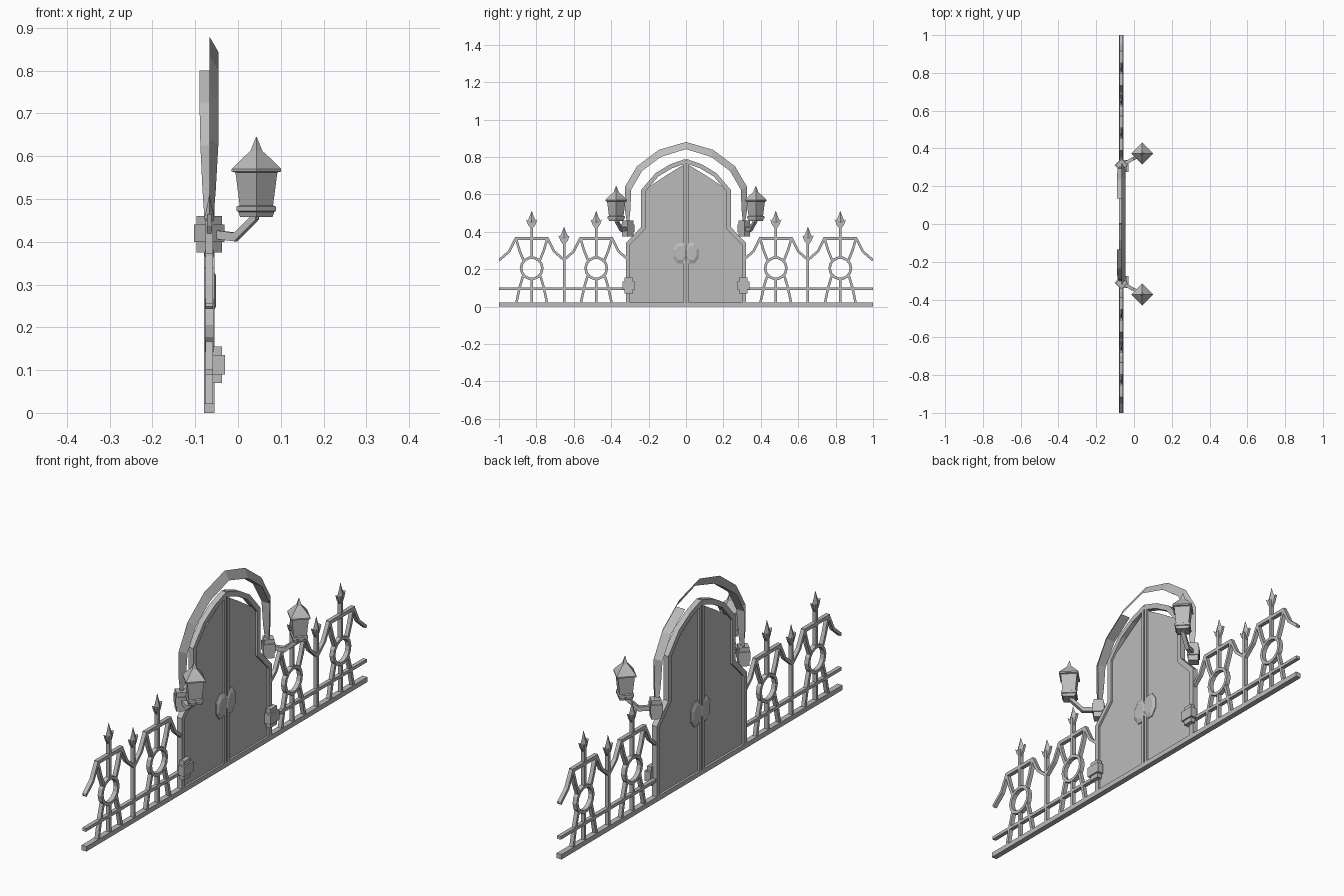
import bpy, bmesh
from math import cos, sin, pi
from mathutils import Vector

if "Cube" in bpy.data.objects:
    bpy.data.objects.remove(bpy.data.objects["Cube"], do_unlink=True)

grey = bpy.data.materials.new("iron_grey")
grey.use_nodes = True
grey.diffuse_color = (0.5, 0.5, 0.5, 1)
grey.node_tree.nodes["Principled BSDF"].inputs["Base Color"].default_value = (0.5, 0.5, 0.5, 1)

MID = -0.067  # plane of the fence


def finish(name, bm, mirror=True):
    """Turn the bmesh into an object, mirrored across the gate centre."""
    bmesh.ops.recalc_face_normals(bm, faces=bm.faces)
    mesh = bpy.data.meshes.new(name)
    bm.to_mesh(mesh)
    bm.free()
    mesh.materials.append(grey)
    ob = bpy.data.objects.new(name, mesh)
    bpy.context.collection.objects.link(ob)
    if mirror:
        mod = ob.modifiers.new("both_sides", 'MIRROR')
        mod.use_axis = (False, True, False)
        mod.use_mirror_merge = False
    return ob


def loft(bm, rings, closed=True, caps=True):
    """Skin a list of equal-length point rings."""
    rows = [[bm.verts.new(p) for p in ring] for ring in rings]
    n = len(rows[0])
    for a, b in zip(rows, rows[1:]):
        for i in range(n if closed else n - 1):
            j = (i + 1) % n
            bm.faces.new((a[i], a[j], b[j], b[i]))
    if caps:
        bm.faces.new(rows[0])
        bm.faces.new(rows[-1])


def plate(bm, outline, x0, x1):
    """Extrude a y-z outline along x."""
    loft(bm, [[(x, y, z) for y, z in outline] for x in (x0, x1)])


def bar(bm, path, width=0.014, x0=-0.076, x1=-0.058):
    """Flat bar with mitred corners along a y-z path."""
    pts = [Vector(p) for p in path]
    rings = []
    for i, p in enumerate(pts):
        d0 = (p - pts[max(i - 1, 0)]).normalized()
        d1 = (pts[min(i + 1, len(pts) - 1)] - p).normalized()
        d = (d0 + d1).normalized()
        k = max(d.dot(d1 if d1.length else d0), 0.5)
        o = Vector((-d.y, d.x)) * width / 2 / k
        a, b = p + o, p - o
        rings.append([(x0, *a), (x1, *a), (x1, *b), (x0, *b)])
    loft(bm, rings)


def turned(bm, x, y, profile, sides=4, flat=1.0):
    """Faceted upright part from (radius, height) pairs."""
    ang = [2 * pi * i / sides for i in range(sides)]
    loft(bm, [[(x + r * flat * cos(a), y + r * sin(a), z) for a in ang] for r, z in profile])


# Fence rails
bm = bmesh.new()
bar(bm, [(0, 0.011), (1, 0.011)], 0.022, -0.08, -0.055)
bar(bm, [(0.32, 0.095), (1, 0.095)], 0.014)
finish("fence_rails", bm)

# Fence panels: ring, legs, top bar and drooping side strands
bm = bmesh.new()
for c in (0.48, 0.825):
    bar(bm, [(c - 0.09, 0.365), (c + 0.09, 0.365)], 0.016)
    bar(bm, [(c, 0.02), (c, 0.152)], 0.012)
    bar(bm, [(c, 0.26), (c, 0.45)], 0.013)
    for s in (-1, 1):
        bar(bm, [(c + s * 0.083, 0.36), (c + s * 0.065, 0.3), (c + s * 0.043, 0.245)], 0.013)
        bar(bm, [(c + s * 0.046, 0.165), (c + s * 0.065, 0.1), (c + s * 0.082, 0.02)], 0.013)
        bar(bm, [(c + s * 0.085, 0.365), (c + s * 0.12, 0.295), (c + s * 0.174, 0.248)], 0.013)
    n = 14
    ang = [2 * pi * i / n for i in range(n)]
    section = [(0.064, -0.077), (0.064, -0.057), (0.05, -0.057), (0.05, -0.077)]
    section.append(section[0])
    loft(bm, [[(x, c + r * cos(a), 0.205 + r * sin(a)) for a in ang] for r, x in section], caps=False)
bar(bm, [(0.652, 0.02), (0.652, 0.37)], 0.013)
bmesh.ops.bisect_plane(bm, geom=bm.verts[:] + bm.edges[:] + bm.faces[:],
                       plane_co=(0, 1, 0), plane_no=(0, 1, 0), clear_outer=True)
finish("fence_panels", bm)

# Spear heads with barbs
bm = bmesh.new()
for y, top in ((0.48, 0.51), (0.652, 0.425), (0.825, 0.51)):
    turned(bm, MID, y, [(0.007, top - 0.075), (0.024, top - 0.055), (0.011, top - 0.028), (0.001, top)], 4, 0.5)
    for s in (-1, 1):
        plate(bm, [(y, top - 0.068), (y + s * 0.03, top - 0.045), (y + s * 0.02, top - 0.072),
                   (y, top - 0.1)], -0.072, -0.062)
finish("spear_heads", bm)

# Gate frame and centre post
bm = bmesh.new()
frame = [(0.31, 0.0), (0.31, 0.335), (0.228, 0.42), (0.228, 0.62), (0.155, 0.705), (0.08, 0.75), (0, 0.778)]
bar(bm, frame, 0.023, -0.08, -0.055)
plate(bm, [(0.004, 0), (0.017, 0), (0.017, 0.775), (0.004, 0.785)], -0.08, -0.055)
finish("gate_frame", bm)

# Door panels
bm = bmesh.new()
plate(bm, [(0.01, 0.02), (0.305, 0.02), (0.305, 0.33), (0.223, 0.415), (0.223, 0.615),
           (0.19, 0.645), (0.1, 0.705), (0.01, 0.76)], -0.070, -0.064)
finish("door_panels", bm)

# Round handle plates on both faces of the doors
bm = bmesh.new()
ang = [2 * pi * i / 8 + pi / 8 for i in range(8)]
loft(bm, [[(x, 0.03 + r * 0.7 * cos(a), 0.285 + r * sin(a)) for a in ang]
          for r, x in ((0.04, -0.08), (0.06, -0.074), (0.06, -0.06), (0.04, -0.052))])
finish("handles", bm)

# Arch: sloped front face and a partial inner band
outer = [(0, 0.88), (0.145, 0.838), (0.262, 0.75), (0.327, 0.64), (0.327, 0.52), (0.312, 0.42)]
inner = [(0, 0.842), (0.135, 0.8), (0.235, 0.725), (0.293, 0.625), (0.297, 0.52), (0.307, 0.42)]
front = [-0.045, -0.045, -0.045, -0.046, -0.052, -0.06]
back = [-0.09, -0.09, -0.09, -0.088, -0.083, -0.076]
bm = bmesh.new()
loft(bm, [[(MID, *o), (x, *i)] for o, i, x in zip(outer, inner, front)], closed=False, caps=False)
loft(bm, [[(f, *i), (b, *i)] for i, f, b in list(zip(inner, front, back))[1:]], closed=False, caps=False)
bmesh.ops.remove_doubles(bm, verts=bm.verts, dist=0.0005)
finish("arch", bm)

# Hinge blocks
bm = bmesh.new()
turned(bm, MID, 0.312, [(0.03, 0.375), (0.03, 0.4), (0.036, 0.4), (0.036, 0.44), (0.03, 0.44), (0.03, 0.46)])
for half_y, z0, z1, x1 in ((0.023, 0.07, 0.155, -0.037), (0.033, 0.09, 0.135, -0.03)):
    plate(bm, [(0.307 - half_y, z0), (0.307 + half_y, z0), (0.307 + half_y, z1), (0.307 - half_y, z1)], -0.06, x1)
finish("hinges", bm)

# Lamp arms
bm = bmesh.new()
rings = []
for x, y, z in ((-0.06, 0.315, 0.418), (-0.005, 0.345, 0.411), (0.045, 0.373, 0.462)):
    rings.append([Vector((x, y, z)) + Vector(o) * 0.01
                  for o in ((0.4, -0.8, -1), (-0.4, 0.8, -1), (-0.4, 0.8, 1), (0.4, -0.8, 1))])
loft(bm, rings)
finish("lamp_arms", bm)

# Lanterns with peaked roofs
bm = bmesh.new()
turned(bm, 0.043, 0.373, [(0.038, 0.458), (0.042, 0.47), (0.046, 0.472), (0.046, 0.482),
                          (0.039, 0.485), (0.049, 0.562), (0.058, 0.564), (0.058, 0.57),
                          (0.036, 0.592), (0.014, 0.612), (0.001, 0.645)])
finish("lanterns", bm)
